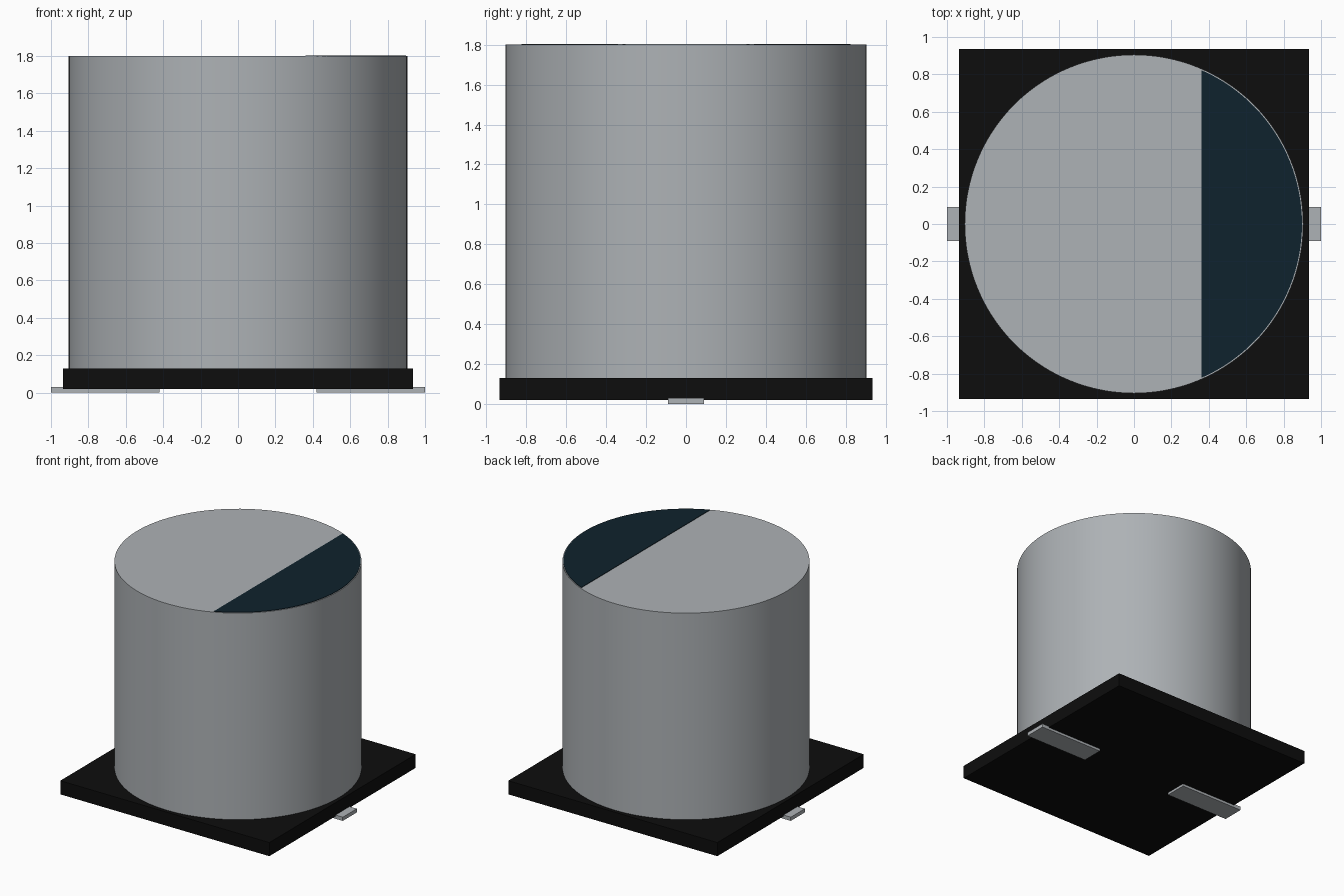
import bpy, bmesh, math

cube = bpy.data.objects.get("Cube")
if cube:
    bpy.data.objects.remove(cube, do_unlink=True)


def material(name, rgb, rough=0.5):
    m = bpy.data.materials.new(name)
    m.use_nodes = True
    col = (*rgb, 1.0)
    m.diffuse_color = col
    bsdf = m.node_tree.nodes["Principled BSDF"]
    bsdf.inputs["Base Color"].default_value = col
    bsdf.inputs["Roughness"].default_value = rough
    return m


def prism(name, outline, z0, z1, mat, smooth=False):
    """Extrude a flat outline of (x, y) points from z0 up to z1."""
    bm = bmesh.new()
    face = bm.faces.new([bm.verts.new((x, y, z0)) for x, y in outline])
    top = bmesh.ops.extrude_face_region(bm, geom=[face])["geom"]
    verts = [v for v in top if isinstance(v, bmesh.types.BMVert)]
    bmesh.ops.translate(bm, verts=verts, vec=(0, 0, z1 - z0))
    bmesh.ops.recalc_face_normals(bm, faces=bm.faces[:])
    me = bpy.data.meshes.new(name)
    bm.to_mesh(me)
    bm.free()
    me.materials.append(mat)
    ob = bpy.data.objects.new(name, me)
    bpy.context.collection.objects.link(ob)
    if smooth:
        bpy.ops.object.select_all(action='DESELECT')
        bpy.context.view_layer.objects.active = ob
        ob.select_set(True)
        bpy.ops.object.shade_smooth_by_angle(angle=math.radians(30))
    return ob


def arc(radius, a0, a1, count):
    """Points evenly spaced on an arc, both ends included."""
    return [(radius * math.cos(a0 + (a1 - a0) * i / (count - 1)),
             radius * math.sin(a0 + (a1 - a0) * i / (count - 1)))
            for i in range(count)]


def rect(x0, x1, y0, y1):
    return [(x0, y0), (x1, y0), (x1, y1), (x0, y1)]


aluminium = material("aluminium grey", (0.42, 0.445, 0.465))
black = material("black plastic", (0.004, 0.004, 0.004))
navy = material("dark navy ink", (0.0047, 0.016, 0.026))

BASE, CAN_R, MARK_R, MARK_X = 0.935, 0.905, 0.898, 0.36
CAN_TOP = 1.80

# Square base plate
prism("base_plate", rect(-BASE, BASE, -BASE, BASE), 0.02, 0.13, black)

# Cylindrical can, standing on the plate
prism("can", arc(CAN_R, 0, 2 * math.pi, 129)[:-1], 0.12, CAN_TOP, aluminium, True)

# Polarity mark: thin circular segment on the can's top
half = math.acos(MARK_X / MARK_R)
prism("polarity_mark", arc(MARK_R, -half, half, 49), CAN_TOP - 0.002, CAN_TOP + 0.004, navy, True)

# Flat terminals under the plate, one on each side
for side, x0, x1 in (("left", 0.42, 1.0), ("right", -1.0, -0.42)):
    prism(side + "_terminal", rect(x0, x1, -0.09, 0.09), 0.0, 0.03, aluminium)
